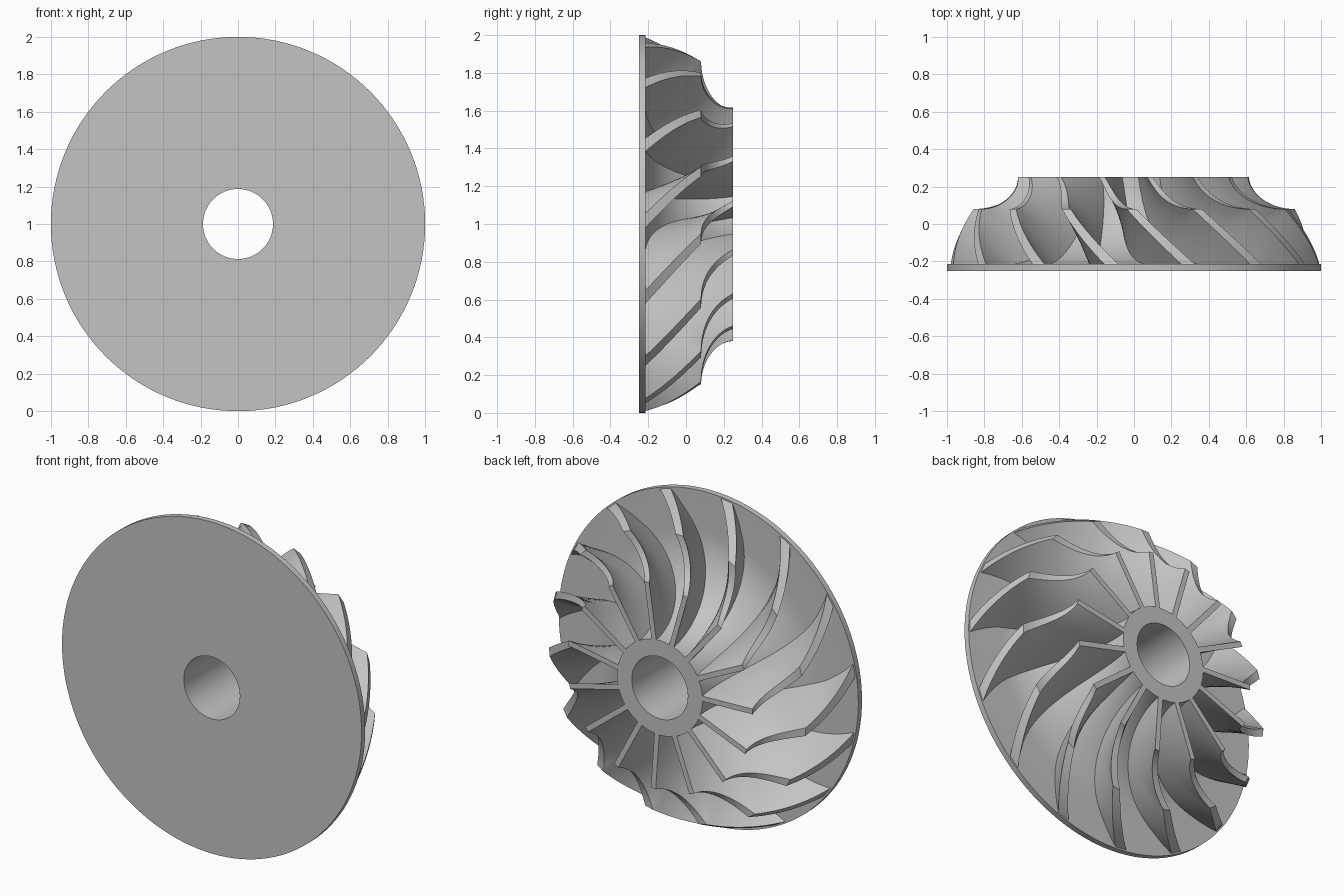
import bpy, bmesh, math
from mathutils import Vector

cube = bpy.data.objects.get("Cube")
if cube:
    bpy.data.objects.remove(cube, do_unlink=True)

BACK, FRONT, DISC = 0.25, -0.25, -0.215   # axial stations
BORE, HUB, FLARE = 0.187, 0.285, 0.76     # radii of the turned body
KNEE_Y, KNEE_S = 0.08, 0.54               # where the blade rim turns inward
FLAT_S = 0.24                             # share of the blade root lying on the disc
BLADES = 15

metal = bpy.data.materials.new("grey_metal")
metal.use_nodes = True
grey = (0.55, 0.55, 0.55, 1)
metal.diffuse_color = grey
metal.node_tree.nodes["Principled BSDF"].inputs["Base Color"].default_value = grey


def place(r, angle, y, side=0.0):
    """Point at a radius and angle about the shaft, shifted sideways."""
    c, s = math.cos(angle), math.sin(angle)
    return Vector((r * c - side * s, y, 1 + r * s + side * c))


def finish(name, bm):
    bmesh.ops.recalc_face_normals(bm, faces=bm.faces)
    mesh = bpy.data.meshes.new(name)
    bm.to_mesh(mesh)
    bm.free()
    mesh.materials.append(metal)
    obj = bpy.data.objects.new(name, mesh)
    bpy.context.collection.objects.link(obj)
    bpy.ops.object.select_all(action='DESELECT')
    obj.select_set(True)
    bpy.context.view_layer.objects.active = obj
    bpy.ops.object.shade_smooth_by_angle(angle=math.radians(30))


def bridge(bm, rings):
    """Join successive closed rings of vertices with quads."""
    for a, b in zip(rings, rings[1:]):
        n = len(a)
        for i in range(n):
            j = (i + 1) % n
            bm.faces.new((a[i], a[j], b[j], b[i]))


def flare(a, sunk=0.0):
    """Radius and height on the hub's concave quarter arc, optionally below it."""
    return (FLARE - (FLARE - HUB) * math.sin(a) - sunk * math.sin(a),
            DISC + (BACK - DISC) * (1 - math.cos(a)) - sunk * math.cos(a))


def root(s):
    """Blade foot: along the disc from the rim, then up the flare to the nose."""
    sunk = 0.02
    if s < FLAT_S:
        return 0.97 + (FLARE - 0.97) * s / FLAT_S, DISC - sunk
    return flare(math.pi / 2 * (s - FLAT_S) / (1 - FLAT_S), sunk)


def tip(s):
    """Blade rim: bulging up to the knee, then a scooped quarter arc."""
    if s <= KNEE_S:
        t = s / KNEE_S
        return 0.99 - 0.085 * t - 0.045 * t * t, DISC + (KNEE_Y - DISC) * t
    a = math.pi / 2 * (s - KNEE_S) / (1 - KNEE_S)
    return 0.62 + 0.24 * (1 - math.sin(a)), BACK - (BACK - KNEE_Y) * math.cos(a)


# Disc, flared hub and bore as one turned profile
steps, segments = 20, 128
profile = [(BORE, FRONT), (1, FRONT), (1, DISC)]
profile += [flare(math.pi / 2 * i / steps) for i in range(steps + 1)]
profile.append((BORE, BACK))
bm = bmesh.new()
rings = [[bm.verts.new(place(r, math.tau * k / segments, y)) for k in range(segments)]
         for r, y in profile]
bridge(bm, rings + rings[:1])
finish("hub_and_disc", bm)

# Stations along a blade, with one exactly on the knee
stations = [KNEE_S * i / 14 for i in range(15)]
stations += [KNEE_S + (1 - KNEE_S) * i / 14 for i in range(1, 15)]
span = [i / 8 for i in range(9)]

# Spiral blades, swept back toward the rim and thinner at the nose
for k in range(BLADES):
    bm = bmesh.new()
    rings = []
    for s in stations:
        angle = math.radians(-23 + 33 * s) + math.tau * k / BLADES
        half = 0.038 - 0.022 * s
        foot, top = Vector(root(s)), Vector(tip(s))
        line = [foot.lerp(top, v) for v in span]
        loop = [(p, -half) for p in line] + [(p, half) for p in reversed(line)]
        rings.append([bm.verts.new(place(p.x, angle, p.y, side)) for p, side in loop])
    bridge(bm, rings)
    bm.faces.new(rings[0])
    bm.faces.new(rings[-1])
    finish(f"blade_{k + 1}", bm)
